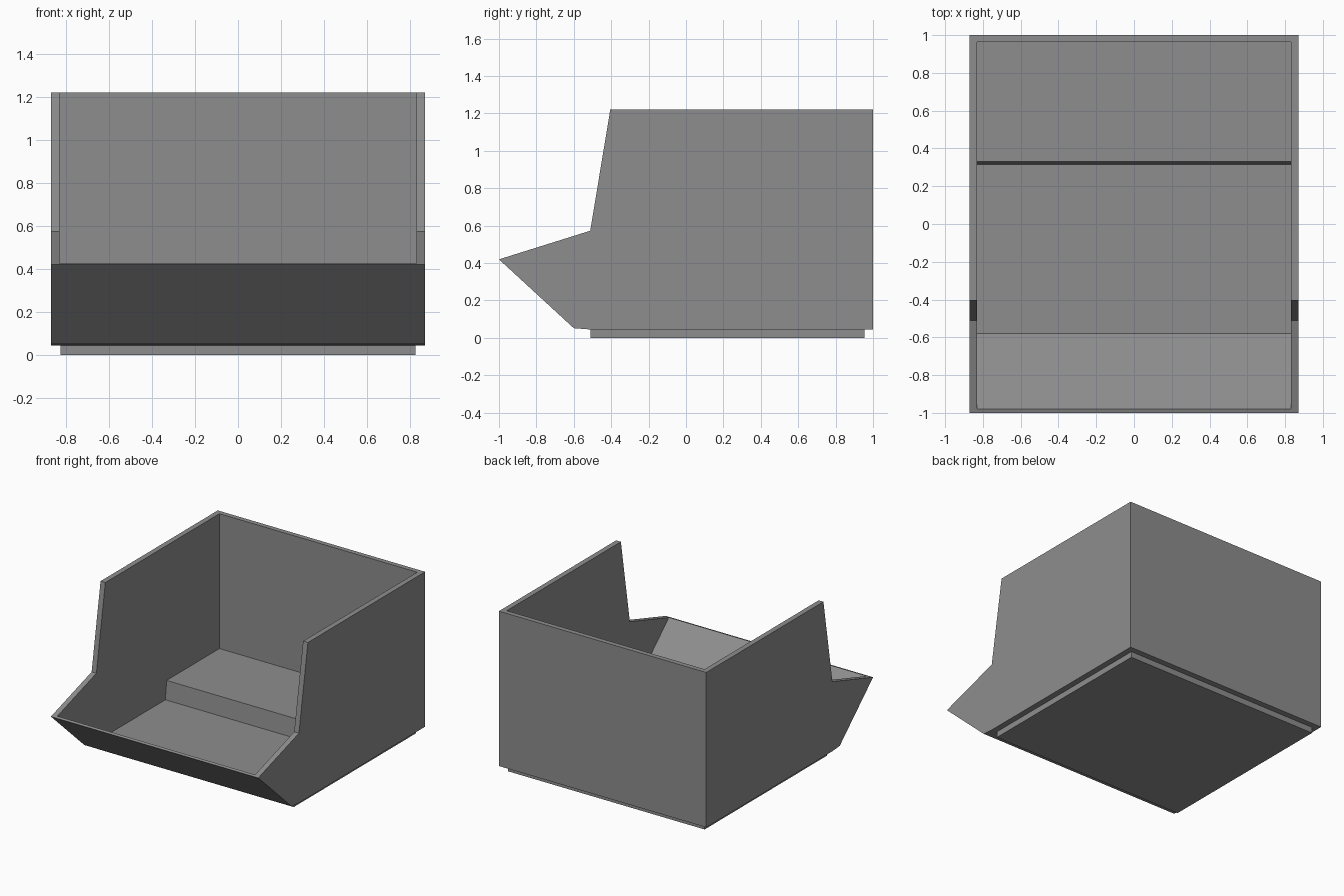
import bpy, bmesh

if "Cube" in bpy.data.objects:
    bpy.data.objects.remove(bpy.data.objects["Cube"])

grey = bpy.data.materials.new("plain grey")
grey.diffuse_color = (0.27, 0.27, 0.27, 1)
grey.use_nodes = True
grey.node_tree.nodes["Principled BSDF"].inputs["Base Color"].default_value = grey.diffuse_color


def extrude_profile(name, points, half_width):
    """Solid from a (y, z) side profile, spanning -half_width..half_width in x."""
    bm = bmesh.new()
    face = bm.faces.new([bm.verts.new((-half_width, y, z)) for y, z in points])
    new = bmesh.ops.extrude_face_region(bm, geom=[face])["geom"]
    bmesh.ops.translate(bm, vec=(2 * half_width, 0, 0),
                        verts=[g for g in new if isinstance(g, bmesh.types.BMVert)])
    bmesh.ops.recalc_face_normals(bm, faces=bm.faces)
    mesh = bpy.data.meshes.new(name)
    bm.to_mesh(mesh)
    bm.free()
    mesh.materials.append(grey)
    obj = bpy.data.objects.new(name, mesh)
    bpy.context.collection.objects.link(obj)
    return obj


# Bin body: outer side silhouette with sloped front lip
body = extrude_profile("bin_body", [
    (-1.0, 0.42), (-0.60, 0.052), (-0.51, 0.045), (1.0, 0.045),
    (1.0, 1.22), (-0.405, 1.22), (-0.512, 0.573)], 0.87)

# Cavity: low front floor, raised rear step, open front and top
cavity = extrude_profile("cavity_cutter", [
    (-0.58, 0.056), (0.315, 0.056), (0.33, 0.197), (0.963, 0.197),
    (0.963, 1.4), (-1.2, 1.4), (-1.2, 0.63)], 0.83)

# Hollow out the body, then drop the cutter
cut = body.modifiers.new("hollow", 'BOOLEAN')
cut.operation = 'DIFFERENCE'
cut.solver = 'EXACT'
cut.object = cavity
bpy.context.view_layer.objects.active = body
bpy.ops.object.modifier_apply(modifier=cut.name)
bpy.data.objects.remove(cavity)

# Stacking foot under the body
extrude_profile("stacking_foot", [
    (-0.51, 0.0), (0.955, 0.0), (0.955, 0.05), (-0.51, 0.05)], 0.825)
